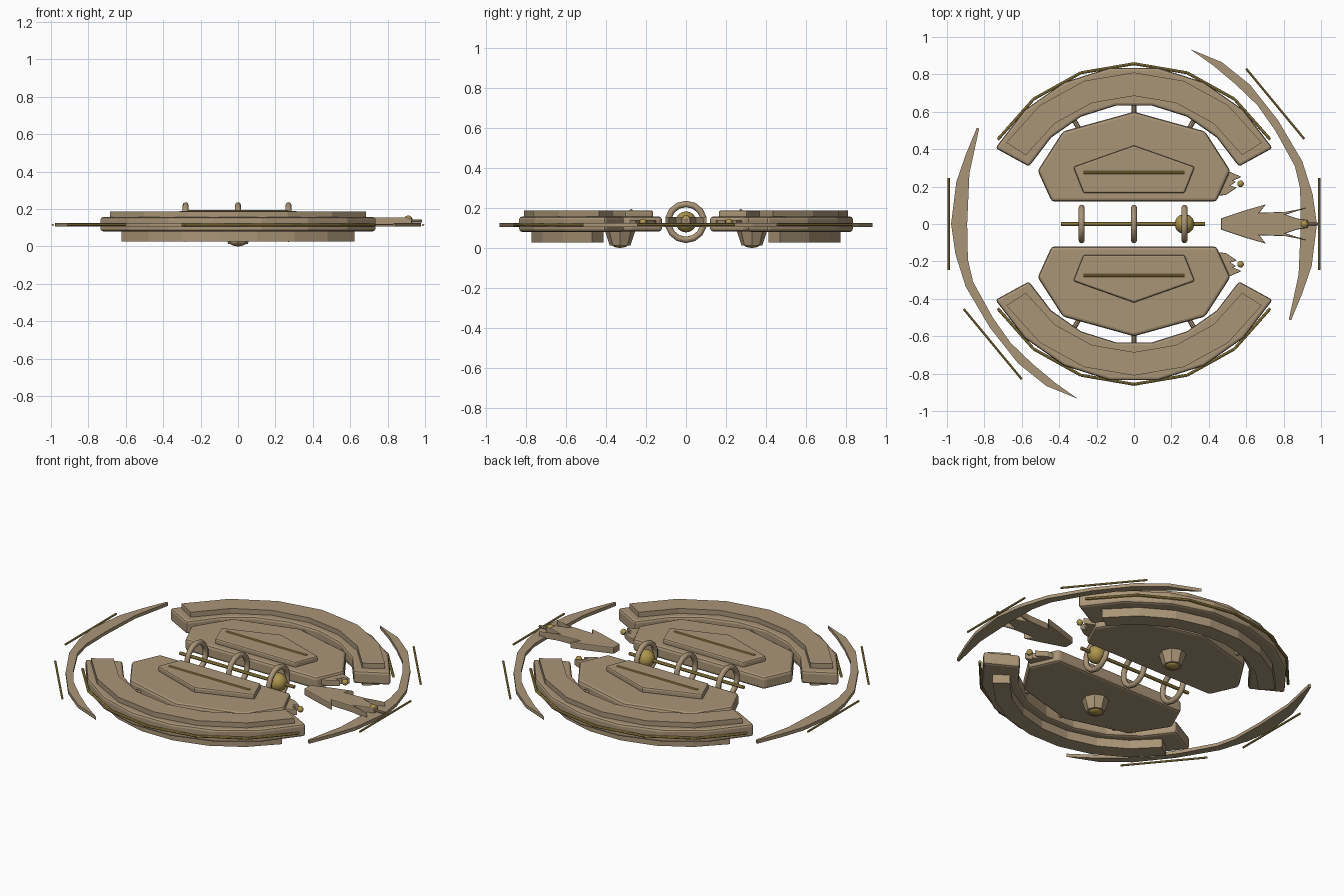
import bpy, bmesh, math
from mathutils import Vector, Matrix

if "Cube" in bpy.data.objects:
    bpy.data.objects.remove(bpy.data.objects["Cube"])


def material(name, rgb):
    m = bpy.data.materials.new(name)
    m.diffuse_color = (*rgb, 1)
    m.use_nodes = True
    m.node_tree.nodes["Principled BSDF"].inputs["Base Color"].default_value = m.diffuse_color
    return m


TAN = material("tan hull", (0.40, 0.30, 0.185))
GOLD = material("gold trim", (0.42, 0.30, 0.075))


def finish(name, bm, mat, bevel=0, smooth=False):
    bmesh.ops.recalc_face_normals(bm, faces=bm.faces)
    me = bpy.data.meshes.new(name)
    bm.to_mesh(me)
    bm.free()
    me.materials.append(mat)
    ob = bpy.data.objects.new(name, me)
    bpy.context.collection.objects.link(ob)
    if bevel:
        mod = ob.modifiers.new("bevel", 'BEVEL')
        mod.width = bevel
        mod.segments = 2
        mod.limit_method = 'ANGLE'
        mod.angle_limit = math.radians(40)
    if smooth:
        for p in me.polygons:
            p.use_smooth = True
    return ob


def plate(name, pts, z0, z1, mat=TAN, bevel=0):
    """Flat outline extruded from z0 to z1."""
    bm = bmesh.new()
    face = bm.faces.new([bm.verts.new((x, y, z0)) for x, y in pts])
    ext = bmesh.ops.extrude_face_region(bm, geom=[face])
    for v in ext["geom"]:
        if isinstance(v, bmesh.types.BMVert):
            v.co.z = z1
    return finish(name, bm, mat, bevel)


def rod(name, a, b, r, mat=TAN, sides=8, r2=None):
    a, b = Vector(a), Vector(b)
    d = b - a
    bm = bmesh.new()
    bmesh.ops.create_cone(bm, cap_ends=True, segments=sides, radius1=r,
                          radius2=r if r2 is None else r2, depth=d.length,
                          matrix=Matrix.Translation((a + b) / 2) @ d.to_track_quat('Z', 'Y').to_matrix().to_4x4())
    return finish(name, bm, mat)


def ball(name, loc, r, zscale=1):
    bm = bmesh.new()
    bmesh.ops.create_uvsphere(bm, u_segments=12, v_segments=8, radius=r,
                              matrix=Matrix.Translation(loc) @ Matrix.Diagonal((1, 1, zscale, 1)))
    return finish(name, bm, GOLD, smooth=True)


def arc(r, a0, n, s=1):
    """Polyline centred on the y axis, from angle a0 to 180 - a0."""
    out = []
    for i in range(n + 1):
        t = math.radians(a0 + (180 - 2 * a0) * i / n)
        out.append((r * math.cos(t), s * r * math.sin(t)))
    return out


def band(r0, r1, a0, n, s):
    return arc(r1, a0, n, s) + arc(r0, a0, n, s)[::-1]


def mirror_x(half):
    return half + [(-x, y) for x, y in reversed(half) if x > 0]


for side, s in (("rear", 1), ("front", -1)):
    # Curved outer slab with stepped tiers
    plate(side + "_arc_slab", band(0.64, 0.845, 28.7, 7, s), 0.08, 0.157, bevel=0.014)
    plate(side + "_arc_upper_tier", band(0.685, 0.81, 32.5, 6, s), 0.15, 0.187)
    plate(side + "_arc_lower_tier", band(0.685, 0.78, 37, 7, s), 0.027, 0.085)
    # Gold rim around the slab
    rim = arc(0.857, 31.8, 6, s)
    for i in range(6):
        rod(f"{side}_gold_rim_{i}", (*rim[i], 0.115), (*rim[i + 1], 0.115), 0.008, GOLD)

    # Inner angular slab with raised panel and gold inlay
    hexa = mirror_x([(0.44, 0.12), (0.515, 0.285), (0.38, 0.495), (0, 0.60)])
    plate(side + "_inner_slab", [(x, y * s) for x, y in hexa], 0.082, 0.157, bevel=0.016)
    panel = mirror_x([(0.27, 0.165), (0.325, 0.305), (0, 0.42)])
    plate(side + "_raised_panel", [(x, y * s) for x, y in panel], 0.15, 0.188, bevel=0.01)
    rod(side + "_panel_inlay", (-0.27, 0.275 * s, 0.187), (0.27, 0.275 * s, 0.187), 0.008, GOLD)

    # Struts joining inner and outer slabs
    for i, a in enumerate((60, 90, 120)):
        c, d = math.cos(math.radians(a)), s * math.sin(math.radians(a))
        rod(f"{side}_strut_{i}", (0.54 * c, 0.54 * d, 0.12), (0.68 * c, 0.68 * d, 0.12), 0.013)

    # Underside pod with gold lens
    rod(side + "_pod", (0, 0.33 * s, 0.012), (0, 0.33 * s, 0.09), 0.052, r2=0.078, sides=8)
    ball(side + "_pod_lens", (0, 0.33 * s, 0.018), 0.042, 0.43)

    # Small claw and bead at the slab's corner
    claw = [(0.44, 0.15), (0.49, 0.155), (0.55, 0.195), (0.515, 0.205), (0.545, 0.225),
            (0.53, 0.232), (0.575, 0.252), (0.51, 0.28), (0.46, 0.27)]
    plate(side + "_small_claw", [(x, y * s) for x, y in claw], 0.105, 0.14, bevel=0.004)
    ball(side + "_small_bead", (0.57, 0.215 * s, 0.128), 0.018)

# Central spine with rings and core
rod("spine_rod", (-0.39, 0, 0.13), (0.38, 0, 0.13), 0.01, GOLD)
ball("core_sphere", (0.27, 0, 0.13), 0.053)
for k, x in enumerate((-0.28, 0, 0.27)):
    bm = bmesh.new()
    n, m = 14, 8
    grid = []
    for i in range(n):
        t = 2 * math.pi * i / n
        row = []
        for j in range(m):
            u = 2 * math.pi * j / m
            r = 0.09 + 0.016 * math.cos(u)
            row.append(bm.verts.new((x + 0.016 * math.sin(u), r * math.sin(t), 0.13 + r * math.cos(t))))
        grid.append(row)
    for i in range(n):
        for j in range(m):
            a, b = grid[i], grid[(i + 1) % n]
            bm.faces.new((a[j], b[j], b[(j + 1) % m], a[(j + 1) % m]))
    finish(f"spine_ring_{k}", bm, TAN, smooth=True)

# Large forked claw with bead
half = [(0.465, 0.03), (0.60, 0.075), (0.705, 0.105), (0.67, 0.06), (0.81, 0.065), (0.93, 0.088),
        (0.81, 0.05), (0.87, 0.03), (0.93, 0.02)]
plate("large_claw", half + [(x, -y) for x, y in reversed(half)], 0.115, 0.155, bevel=0.005)
ball("large_claw_bead", (0.91, 0, 0.142), 0.023)
rod("large_claw_pin", (0.90, 0, 0.135), (0.985, 0, 0.135), 0.008)

# Outer crescents and gold bars, repeated by a half turn
crescent = [(0.30, 0.935), (0.47, 0.865), (0.62, 0.745), (0.77, 0.555), (0.90, 0.335), (0.955, 0.16),
            (0.978, 0), (0.95, -0.225), (0.90, -0.37), (0.84, -0.515), (0.828, -0.51), (0.88, -0.27),
            (0.892, 0), (0.888, 0.19), (0.86, 0.31), (0.755, 0.50), (0.66, 0.635), (0.54, 0.75), (0.42, 0.85)]
for name, k in (("right", 1), ("left", -1)):
    plate(name + "_crescent", [(x * k, y * k) for x, y in crescent], 0.105, 0.125)
    rod(name + "_side_bar", (0.99 * k, 0.245 * k, 0.115), (0.99 * k, -0.245 * k, 0.115), 0.006, GOLD)
    rod(name + "_corner_bar", (0.60 * k, 0.83 * k, 0.115), (0.91 * k, 0.455 * k, 0.115), 0.006, GOLD)
